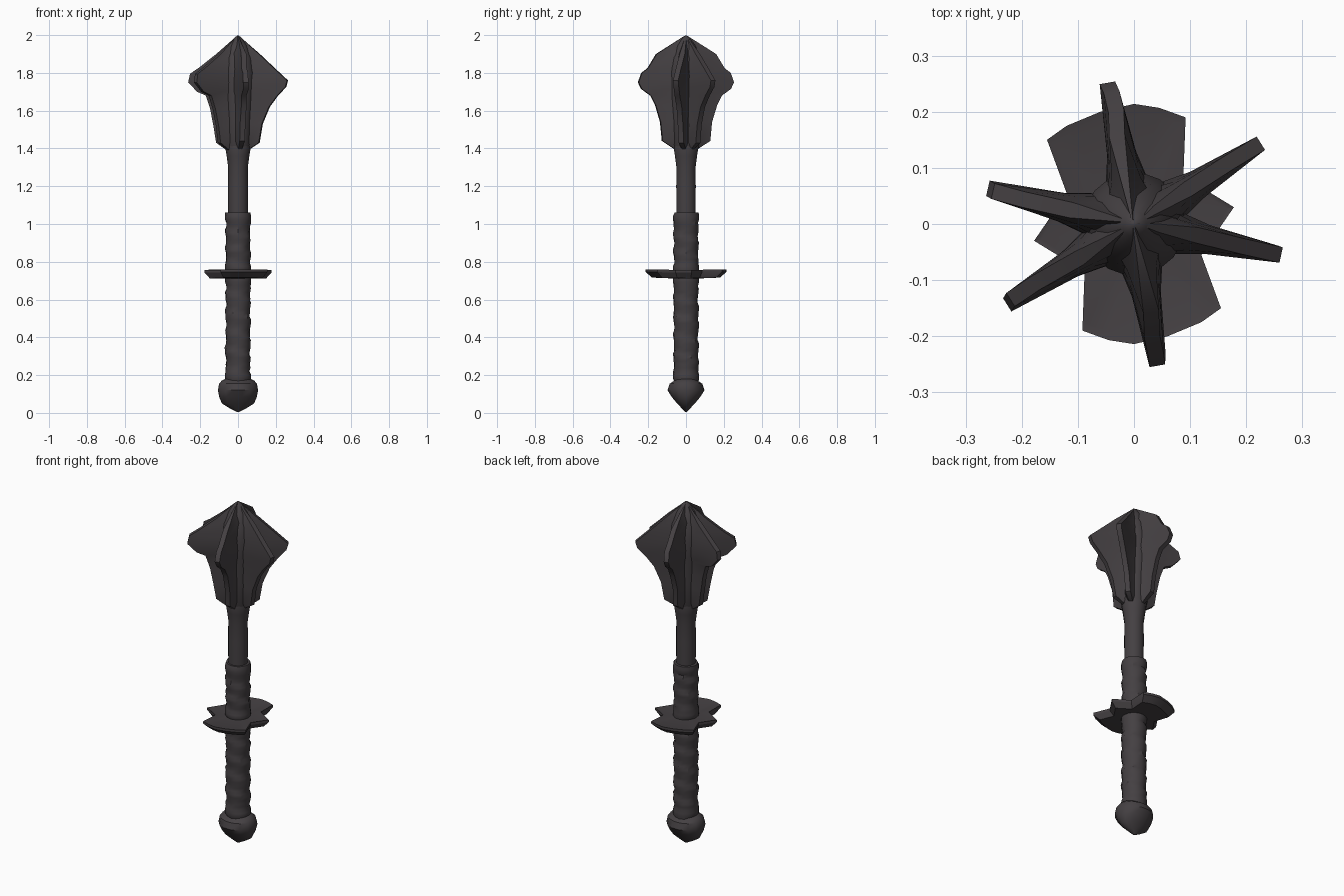
import bpy, math, random

if "Cube" in bpy.data.objects:
    bpy.data.objects.remove(bpy.data.objects["Cube"])

random.seed(4)
iron = bpy.data.materials.new("dark iron")
iron.diffuse_color = (0.058, 0.051, 0.055, 1)
iron.use_nodes = True
iron.node_tree.nodes["Principled BSDF"].inputs["Base Color"].default_value = iron.diffuse_color


def loft(name, rings, angle=35):
    """Skin a list of equal-length point rings and cap both ends."""
    n = len(rings[0])
    verts = [p for ring in rings for p in ring]
    faces = [tuple(reversed(range(n))),
             tuple(range(len(verts) - n, len(verts)))]
    for k in range(len(rings) - 1):
        for i in range(n):
            j = (i + 1) % n
            faces.append((k * n + i, k * n + j, (k + 1) * n + j, (k + 1) * n + i))
    mesh = bpy.data.meshes.new(name)
    mesh.from_pydata(verts, [], faces)
    mesh.materials.append(iron)
    obj = bpy.data.objects.new(name, mesh)
    bpy.context.collection.objects.link(obj)
    bpy.ops.object.select_all(action='DESELECT')
    obj.select_set(True)
    bpy.context.view_layer.objects.active = obj
    bpy.ops.object.shade_smooth_by_angle(angle=math.radians(angle))
    return obj


def ellipse(rx, ry, z, n=14):
    return [(rx * math.cos(2 * math.pi * i / n), ry * math.sin(2 * math.pi * i / n), z)
            for i in range(n)]


# pommel: rounded from the front, pointed from the side
loft("pommel", [ellipse(*s) for s in (
    (0.005, 0.004, 0.004), (0.045, 0.024, 0.025), (0.085, 0.048, 0.05),
    (0.1, 0.078, 0.085), (0.106, 0.1, 0.12), (0.1, 0.088, 0.155),
    (0.085, 0.062, 0.172), (0.055, 0.055, 0.185))])


# grips with a wrinkled spiral wrap
def wrapped_grip(name, z0, z1, r, pitch):
    steps, n, rings = round((z1 - z0) / 0.018), 16, []
    for k in range(steps + 1):
        z = z0 + (z1 - z0) * k / steps
        ring = []
        for i in range(n):
            a = 2 * math.pi * i / n
            wave = (z / pitch + i / n) % 1
            rad = r + 0.009 * (wave - 0.5) + random.uniform(-0.002, 0.002)
            if k in (1, 2, steps - 1, steps - 2):      # end bands
                rad = r + 0.004
            ring.append((rad * math.cos(a), rad * math.sin(a), z))
        rings.append(ring)
    return loft(name, rings)


wrapped_grip("lower_grip", 0.165, 0.73, 0.065, 0.1)
wrapped_grip("upper_grip", 0.74, 1.06, 0.065, 0.085)

# neck below the head
loft("neck", [ellipse(r, r, z) for r, z in (
    (0.052, 1.03), (0.053, 1.2), (0.052, 1.3), (0.06, 1.36), (0.068, 1.41), (0.06, 1.45))])

# guard: half outline repeated by a half turn, bevelled underneath
half = [(0.178, 0.03), (0.088, 0.085), (0.092, 0.19), (0.045, 0.207), (0.0, 0.214),
        (-0.06, 0.2), (-0.12, 0.175), (-0.155, 0.15), (-0.12, 0.055)]
outline = half + [(-x, -y) for x, y in half]
loft("guard", [[(x * s, y * s, z + lift * abs(y)) for x, y in outline] for s, z, lift in (
    (0.35, 0.712, 0), (0.84, 0.712, 0.02), (1.0, 0.742, 0.02),
    (1.0, 0.756, 0.02), (0.93, 0.753, 0.02), (0.35, 0.75, 0))], 25)

# core of the head
loft("head_core", [ellipse(r, r, z, 18) for r, z in (
    (0.05, 1.37), (0.07, 1.42), (0.075, 1.55), (0.088, 1.7), (0.092, 1.8),
    (0.078, 1.88), (0.05, 1.945), (0.022, 1.983), (0.004, 1.998))], 50)

# flanges: (height, reach) edge profiles, one clean and two battered
clean = [(1.395, 0.06), (1.43, 0.115), (1.53, 0.132), (1.62, 0.17), (1.68, 0.215),
         (1.725, 0.258), (1.76, 0.268), (1.82, 0.202), (1.9, 0.115), (1.96, 0.046), (1.996, 0.006)]
hooked = [(1.39, 0.06), (1.43, 0.115), (1.52, 0.13), (1.61, 0.148), (1.68, 0.172),
          (1.70, 0.22), (1.75, 0.268), (1.795, 0.258), (1.83, 0.205), (1.9, 0.115), (1.996, 0.006)]
chipped = [(1.395, 0.06), (1.44, 0.128), (1.54, 0.138), (1.63, 0.165), (1.68, 0.19),
           (1.715, 0.24), (1.75, 0.256), (1.80, 0.238), (1.825, 0.205), (1.9, 0.16), (1.996, 0.008)]


def flange(name, degrees, profile):
    a = math.radians(degrees)
    c, s = math.cos(a), math.sin(a)
    rings = []
    for z, r in profile:
        root = min(0.055, r * 0.8)
        mid = min(0.026, r * 0.3)
        tip = min(0.014, r * 0.16)
        bend = random.uniform(-0.004, 0.004)
        section = [(0, -root), (0.5 * r, -mid), (r, bend - tip),
                   (r, bend + tip), (0.5 * r, mid), (0, root)]
        rings.append([(u * c - v * s, u * s + v * c, z) for u, v in section])
    loft(name, rings, 40)


for i, (deg, prof) in enumerate(((-12, clean), (32, clean), (100, chipped),
                                 (167, hooked), (212, hooked), (280, chipped))):
    flange(f"flange_{i + 1}", deg, prof)
